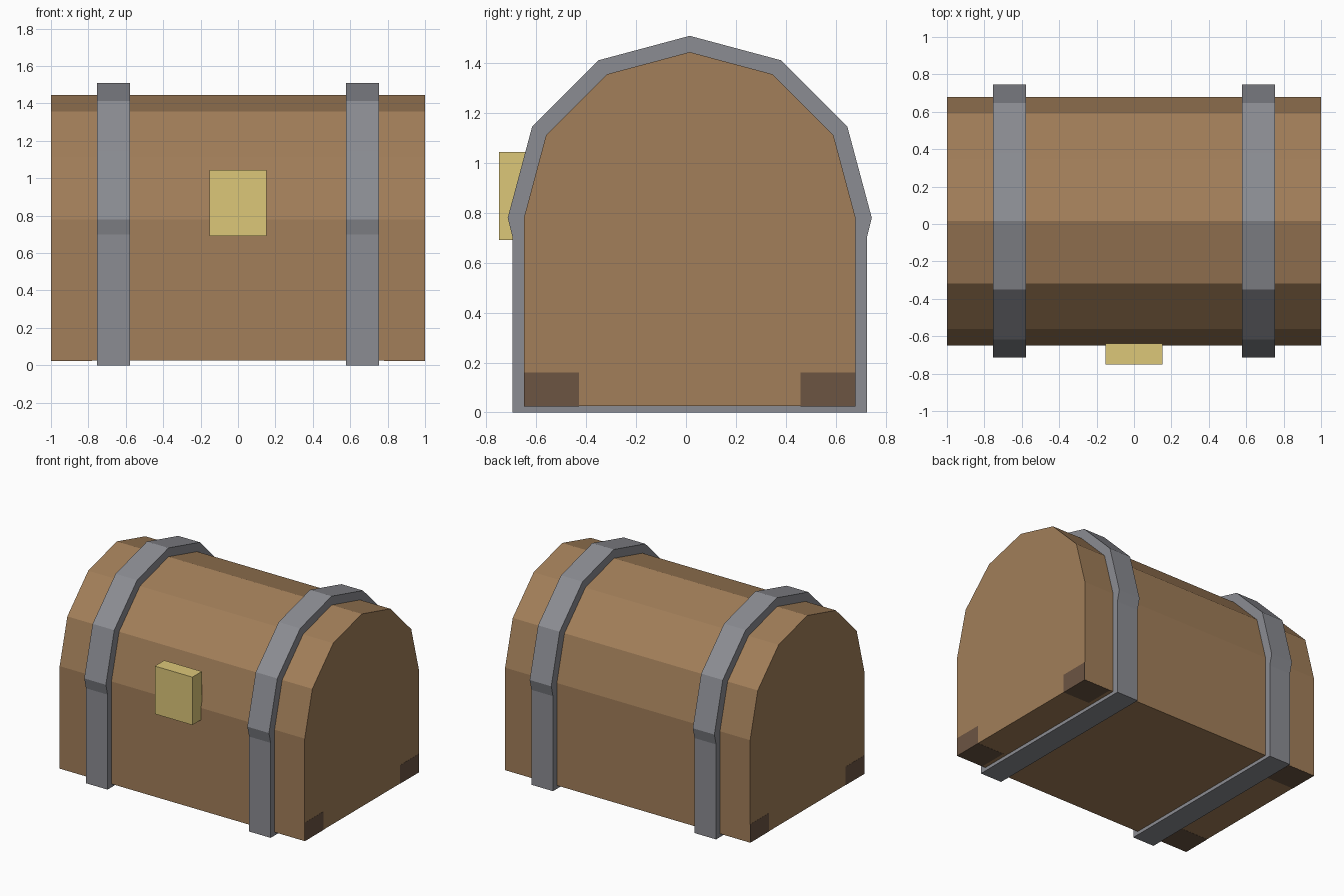
import bpy
from math import cos, sin, pi

if "Cube" in bpy.data.objects:
    bpy.data.objects.remove(bpy.data.objects["Cube"])

CY = 0.015       # chest centre line in y (the lock takes the front space)
HINGE = 0.78     # height where the curved lid starts


def material(name, rgb):
    m = bpy.data.materials.new(name)
    m.diffuse_color = (*rgb, 1)
    m.use_nodes = True
    m.node_tree.nodes["Principled BSDF"].inputs["Base Color"].default_value = m.diffuse_color
    return m


wood = material("wood", (0.36, 0.21, 0.10))
iron = material("iron", (0.26, 0.265, 0.29))
brass = material("brass", (0.72, 0.57, 0.19))
dark_wood = material("dark_wood", (0.15, 0.09, 0.055))


def add_mesh(name, verts, faces, mat):
    mesh = bpy.data.meshes.new(name)
    mesh.from_pydata(verts, [], faces)
    mesh.materials.append(mat)
    obj = bpy.data.objects.new(name, mesh)
    bpy.context.collection.objects.link(obj)
    return obj


def box(name, x, y, z, mat):
    bpy.ops.mesh.primitive_cube_add(size=1, location=[(a + b) / 2 for a, b in (x, y, z)])
    obj = bpy.context.object
    obj.name = name
    obj.scale = [b - a for a, b in (x, y, z)]
    bpy.ops.object.transform_apply(location=False, rotation=False, scale=True)
    obj.data.materials.append(mat)


def arc(radius):
    """Six-sided half circle in (y, z), from back to front."""
    return [(CY + radius * cos(pi * i / 6), HINGE + radius * sin(pi * i / 6)) for i in range(7)]


def prism(name, profile, x0, x1, mat):
    """Extrude a (y, z) outline along x."""
    n = len(profile)
    verts = [(x, y, z) for x in (x0, x1) for y, z in profile]
    faces = [(i, i + n, (i + 1) % n + n, (i + 1) % n) for i in range(n)]
    faces += [tuple(range(n)), tuple(reversed(range(n, 2 * n)))]
    return add_mesh(name, verts, faces, mat)


def ring(name, outer, inner, x0, x1, mat):
    """Closed band between two matching (y, z) outlines."""
    n = len(outer)
    verts = [(x, y, z) for line in (outer, inner) for x in (x0, x1) for y, z in line]
    faces = []
    for i in range(n):
        j = (i + 1) % n
        faces += [(i, i + n, j + n, j),                          # outside
                  (i + 2*n, j + 2*n, j + 3*n, i + 3*n),          # inside
                  (i, j, j + 2*n, i + 2*n),                      # low x side
                  (i + n, i + 3*n, j + 3*n, j + n)]              # high x side
    return add_mesh(name, verts, faces, mat)


# Wooden chest: box base and faceted lid
box("chest_base", (-0.999, 0.999), (CY - 0.665, CY + 0.665), (0.025, HINGE), wood)
prism("chest_lid", arc(0.665), -0.999, 0.999, wood)

# Iron bands wrapped around the chest, kinked just below the lid
def band_outline(r, half, bottom):
    return arc(r) + [(CY - half, 0.70), (CY - half, bottom), (CY + half, bottom), (CY + half, 0.70)]


outer = band_outline(0.73, 0.71, 0.0)
inner = band_outline(0.655, 0.655, 0.035)
for side, x in (("left", -0.665), ("right", 0.665)):
    ring(f"iron_band_{side}", outer, inner, x - 0.088, x + 0.088, iron)

# Brass lock plate
box("lock", (-0.153, 0.153), (-0.75, -0.64), (0.692, 1.045), brass)

# Dark corner blocks set into the bottom of the base
for sx, xs in (("left", (-1.0, -0.78)), ("right", (0.78, 1.0))):
    for sy, ys in (("front", (-0.649, -0.43)), ("back", (0.46, 0.679))):
        box(f"corner_{sy}_{sx}", xs, ys, (0.024, 0.16), dark_wood)
